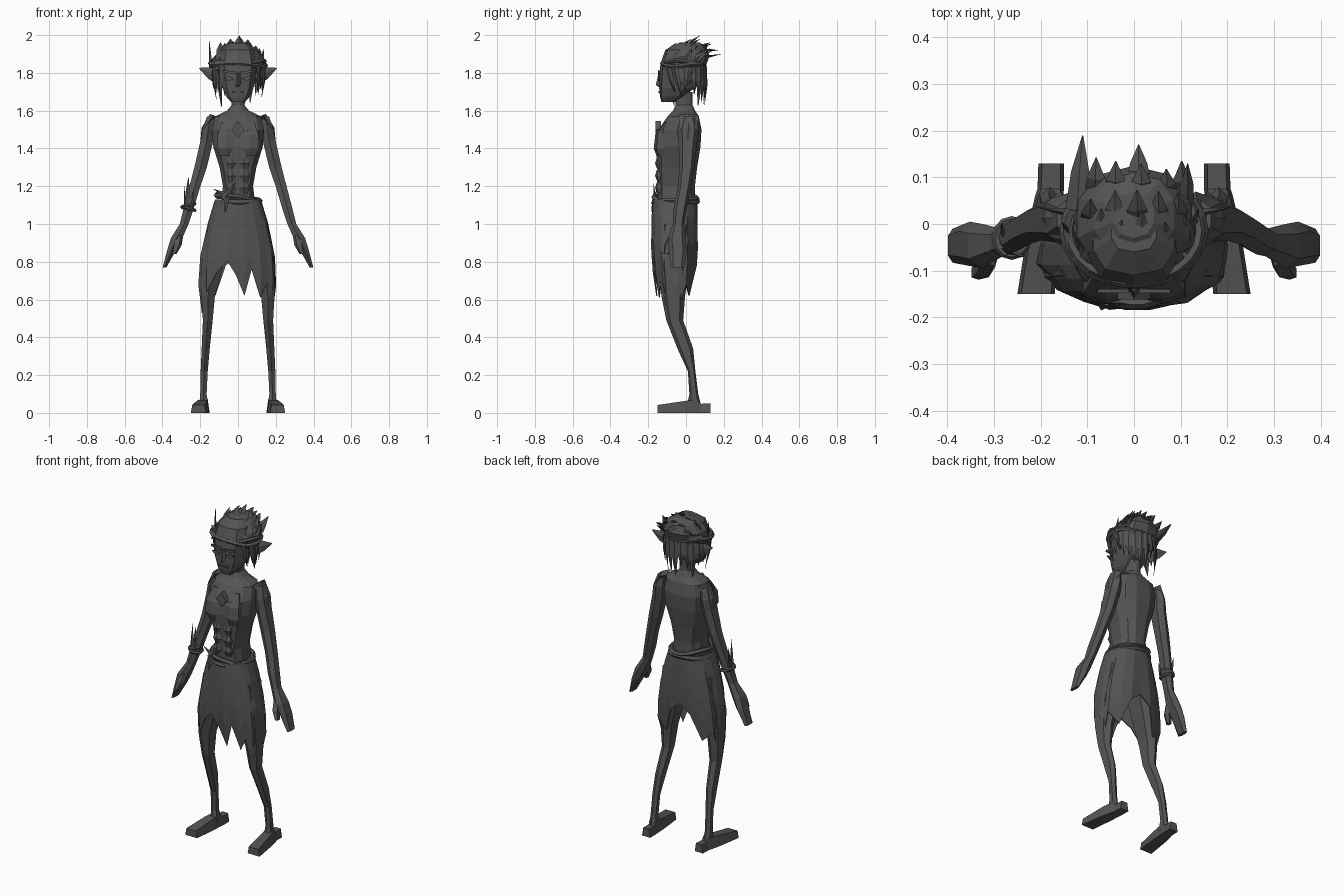
import bpy, bmesh, math, random
from mathutils import Vector as V

random.seed(4)
grey = bpy.data.materials.new("dark grey")
grey.diffuse_color = (0.09, 0.09, 0.09, 1)


def build(name, lofts, mirror=False, cap=True, closed=False, thick=0):
    """Skin each list of equal-length rings into one flat-faced object."""
    bm = bmesh.new()
    for rings in lofts:
        vs = [[bm.verts.new(p) for p in r] for r in rings]
        n = len(vs[0])
        pairs = list(zip(vs, vs[1:])) + ([(vs[-1], vs[0])] if closed else [])
        for a, b in pairs:
            for i in range(n):
                j = (i + 1) % n
                bm.faces.new((a[i], a[j], b[j], b[i]))
        if cap and not closed:
            bm.faces.new(vs[0][::-1])
            bm.faces.new(vs[-1])
    bmesh.ops.recalc_face_normals(bm, faces=bm.faces)
    me = bpy.data.meshes.new(name)
    bm.to_mesh(me)
    bm.free()
    me.materials.append(grey)
    ob = bpy.data.objects.new(name, me)
    bpy.context.collection.objects.link(ob)
    if mirror:
        ob.modifiers.new("Mirror", "MIRROR").use_mirror_merge = False
    if thick:
        ob.modifiers.new("Solidify", "SOLIDIFY").thickness = thick
    return ob


def ring(cx, z, rx, y0, y1, n=8, p=0.8):
    """Horizontal rounded ring between y0 and y1."""
    out = []
    for i in range(n):
        a = 2 * math.pi * (i + 0.5) / n
        c, s = math.cos(a), math.sin(a)
        out.append(V((cx + rx * math.copysign(abs(c) ** p, c),
                      (y0 + y1) / 2 + (y1 - y0) / 2 * math.copysign(abs(s) ** p, s), z)))
    return out


def lock(base, tip, w, normal, bend=0.0, flat=0.35):
    """Tapered diamond-section blade."""
    b, t, n = V(base), V(tip), V(normal).normalized()
    side = (t - b).cross(n).normalized()
    n = side.cross(t - b).normalized() * (1 if side.cross(t - b).dot(n) > 0 else -1)
    rings = []
    for f, k in ((0, 1), (0.5, 0.75), (1, 0.04)):
        c = b.lerp(t, f) + n * bend * math.sin(f * math.pi)
        rings.append([c + side * w * k, c + n * w * k * flat,
                      c - side * w * k, c - n * w * k * flat])
    return rings


def rope(c, rx, ry, r, tilt=0.0, wave=0.0, phase=0.0, k=3, n=22):
    """Wavy elliptical hoop."""
    out = []
    for i in range(n):
        a = 2 * math.pi * i / n
        ca, sa = math.cos(a), math.sin(a)
        z = c[2] + tilt * ca + wave * math.sin(k * a + phase)
        out.append([V((c[0] + (rx + r * math.cos(q)) * ca, c[1] + (ry + r * math.cos(q)) * sa,
                       z + r * math.sin(q))) for q in [2 * math.pi * m / 5 for m in range(5)]])
    return out


def plate(pts, y, d=0.008):
    """Thin front-facing plate from x,z points."""
    return [[V((x, y, z)) for x, z in pts], [V((x, y + d, z)) for x, z in pts]]


# torso and neck
torso = [(1.06, .1, -.15, .05), (1.2, .082, -.152, .05), (1.3, .1, -.155, .062),
         (1.41, .135, -.163, .08), (1.5, .142, -.148, .085), (1.57, .125, -.1, .07),
         (1.6, .06, -.07, .05), (1.63, .034, -.056, .036), (1.7, .036, -.06, .035)]
build("torso", [[ring(0, z, rx, a, b, 12) for z, rx, a, b in torso]])

# chest and stomach muscles, chest mark
build("chest_muscle", [[ring(.06, z, rx, y, -.1, 6) for z, rx, y in
                        ((1.36, .04, -.155), (1.4, .058, -.171), (1.47, .055, -.163), (1.54, .03, -.115))]], True)
build("stomach_muscle", [[ring(.033, z + dz, rx, y, -.12, 6) for dz, rx, y in
                          ((-.03, .02, -.152), (0, .03, -.164), (.03, .02, -.155))]
                         for z in (1.19, 1.255, 1.32)], True)
build("chest_diamond", [plate([(0, 1.455), (.035, 1.5), (0, 1.545), (-.035, 1.5)], -.162, .03)])

# arms
arm = [(.145, 1.57, .022, -.02, .05), (.158, 1.5, .034, -.045, .07), (.165, 1.44, .038, -.04, .06),
       (.198, 1.3, .037, -.035, .045), (.231, 1.19, .032, -.045, .025), (.262, 1.08, .03, -.065, .005),
       (.285, 1.0, .026, -.07, -.01), (.325, .925, .034, -.095, 0), (.352, .86, .026, -.09, .005),
       (.389, .77, .011, -.083, -.01)]
build("arm", [[ring(x, z, r, a, b, 6) for x, z, r, a, b in arm]], True)
build("thumb", [[ring(x, z, r, a, b, 5) for x, z, r, a, b in
                 ((.31, .94, .02, -.09, -.04), (.32, .89, .022, -.115, -.07), (.338, .84, .012, -.12, -.09))]], True)
build("shoulder_plate", [lock((.13, .015, 1.575), (.2, .01, 1.42), .055, (1, 0, .4), .016)], True)

# legs and feet
leg = [(.085, 1.0, .08, -.15, .04), (.135, .78, .065, -.15, .02), (.158, .62, .04, -.13, -.005),
       (.16, .49, .029, -.104, -.015), (.171, .34, .024, -.045, .038), (.179, .22, .021, .01, .05),
       (.183, .1, .019, .018, .065), (.18, .04, .026, .005, .08)]
build("leg", [[ring(x, z, r, a, b, 6) for x, z, r, a, b in leg]], True)
foot = [(-.15, .17, .25, .042), (0, .155, .226, .064), (.06, .152, .212, .07), (.075, .15, .207, .048), (.13, .15, .205, .05)]
build("foot", [[[V((a, y, 0)), V((b, y, 0)), V((b - .008, y, h)), V((a + .008, y, h))]
                for y, a, b, h in foot]], True)

# ragged skirt: bottom height by angle, radii by height
hem = [(5, .52), (30, .68), (55, .62), (75, .78), (90, .83), (105, .78), (125, .62), (150, .68),
       (175, .55), (190, .53), (205, .68), (220, .64), (240, .75), (258, .8), (268, .73), (277, .62),
       (288, .76), (302, .61), (318, .7), (330, .57), (347, .6)]
prof = [(1.15, .115, .118), (1.05, .15, .122), (.85, .198, .124), (.68, .208, .108), (.5, .185, .07)]


def radii(z):
    for (z0, a0, b0), (z1, a1, b1) in zip(prof, prof[1:]):
        if z >= z1:
            f = (z0 - z) / (z0 - z1)
            return a0 + (a1 - a0) * f, b0 + (b1 - b0) * f
    return prof[-1][1:]


rows = []
for f in (0, .2, .5, .75, 1):
    row = []
    for i, (ang, zb) in enumerate(hem):
        z = 1.13 + (zb - 1.13) * f
        rx, ry = radii(z)
        k = 1 + (.03 if i % 2 else -.03) * f
        c, s = math.cos(math.radians(ang)), math.sin(math.radians(ang))
        row.append(V((rx * k * math.copysign(abs(c) ** .85, c),
                      -.06 + ry * k * math.copysign(abs(s) ** .85, s), z)))
    rows.append(row)
build("ragged_skirt", [rows], cap=False, thick=.006)

# rope belt and its loose ends
build("rope_belt", [rope((0, -.055, 1.137), .115, .115, .014, -.016, .006),
                    rope((0, -.055, 1.115), .118, .118, .013, .004, .006, 2.5)], closed=True)
build("belt_ends", [lock((-.08, -.165, 1.13), (-.01, -.172, 1.22), .014, (0, -1, 0)),
                    lock((-.04, -.17, 1.14), (-.13, -.15, 1.185), .014, (0, -1, 0)),
                    lock((-.06, -.17, 1.14), (-.07, -.185, 1.06), .014, (0, -1, 0))])

# bracelet with feathers on one arm
build("bracelet", [rope((-.262, -.03, z), .034, .038, .009, t, n=12)
                   for z, t in ((1.1, .008), (1.08, -.008))], closed=True)
build("bracelet_feathers", [lock((-.27, -.06, 1.09), (-.262, -.06, 1.25), .017, (-.5, -1, 0)),
                            lock((-.28, -.02, 1.09), (-.285, 0, 1.2), .015, (-1, 0, 0)),
                            lock((-.25, -.065, 1.09), (-.235, -.07, 1.18), .013, (0, -1, 0))])

# head
head = [(1.645, .038, -.13, -.06), (1.675, .065, -.138, -.01), (1.72, .085, -.142, .045), (1.78, .096, -.142, .07),
        (1.85, .105, -.135, .085), (1.92, .09, -.11, .08), (1.955, .05, -.06, .05)]
build("head", [[ring(0, z, r, a, b, 10, .7) for z, r, a, b in head]])
build("nose", [[[V((-.018, -.13, z)), V((0, y, z)), V((.018, -.13, z))] for z, y in
                ((1.725, -.142), (1.735, -.16), (1.8, -.145))]])
build("eye", [plate([(.02, 1.768), (.05, 1.757), (.075, 1.775), (.05, 1.785)], -.146)], True)
build("brow", [plate([(.012, 1.792), (.08, 1.802), (.078, 1.815), (.012, 1.806)], -.148)], True)
build("mouth", [plate([(-.035, 1.694), (.035, 1.694), (.03, 1.703), (-.03, 1.703)], -.146)])
build("ear", [lock((.09, .0, 1.775), (.205, .035, 1.825), .045, (.3, -1, 0), -.008, .25)], True)

# hair cap
cap = [(1.8, .118, -.05, .1), (1.85, .13, -.11, .11), (1.89, .125, -.105, .125), (1.935, .09, -.07, .11), (1.962, .045, -.03, .07)]
build("hair_cap", [[ring(0, z, r, a, b, 10, .9) for z, r, a, b in cap]])

# swept-back hair spikes on top
spikes = [lock((-.12, .03, 1.87), (-.11, .19, 1.9), .028, (-.3, 0, 1)),
          lock((.01, .09, 1.92), (.01, .17, 1.92), .025, (0, 0, 1)),
          lock((.11, .04, 1.88), (.115, .13, 1.93), .022, (.5, 0, 1)),
          lock((-.145, -.01, 1.83), (-.152, 0, 1.97), .016, (-1, -.6, 0)),
          lock((.13, 0, 1.85), (.135, .03, 1.93), .02, (1, -.5, 0))]
for r, (y, z0, z1) in enumerate(((-.095, 1.87, 1.95), (-.05, 1.91, 1.98), (0, 1.93, 1.995), (.06, 1.92, 1.97))):
    for i in range(5):
        x = (i - 2) * .044 + (r % 2) * .014 + random.uniform(-.008, .008)
        drop = 6 * x * x
        spikes.append(lock((x, y, z0 - drop), (x * 1.05, y + random.uniform(.05, .09),
                      z1 - drop * .8 + random.uniform(-.015, .004)), .028, (x * 4, -.6, 1), .008))
build("hair_spikes", spikes)

# hanging locks round the sides and back
locks = []
for i in range(15):
    a = math.radians(-22 + i * 16)
    c, s = math.cos(a), math.sin(a)
    zt = random.uniform(1.62, 1.7) if 3 < i < 12 else random.uniform(1.68, 1.75)
    k = random.uniform(.88, 1.02)
    locks.append(lock((.122 * c, .1 * s, 1.85), (.13 * c * k, .005 + .095 * s * k, zt),
                      .026, (c, s, 0), .008))
for x, y, z in ((-.085, -.09, 1.62), (.1, -.085, 1.69), (-.115, -.05, 1.66), (.125, -.05, 1.67)):
    locks.append(lock((x * 1.1, y - .01, 1.84), (x, y + .03, z), .02, (x * 8, -.6, 0), .006))
build("hair_locks", locks)

# twisted headband
build("headband", [rope((0, -.015, 1.845), .148, .112, .012, -.006, .006),
                   rope((0, -.015, 1.852), .142, .108, .011, .006, .008, 2.6)], closed=True)
